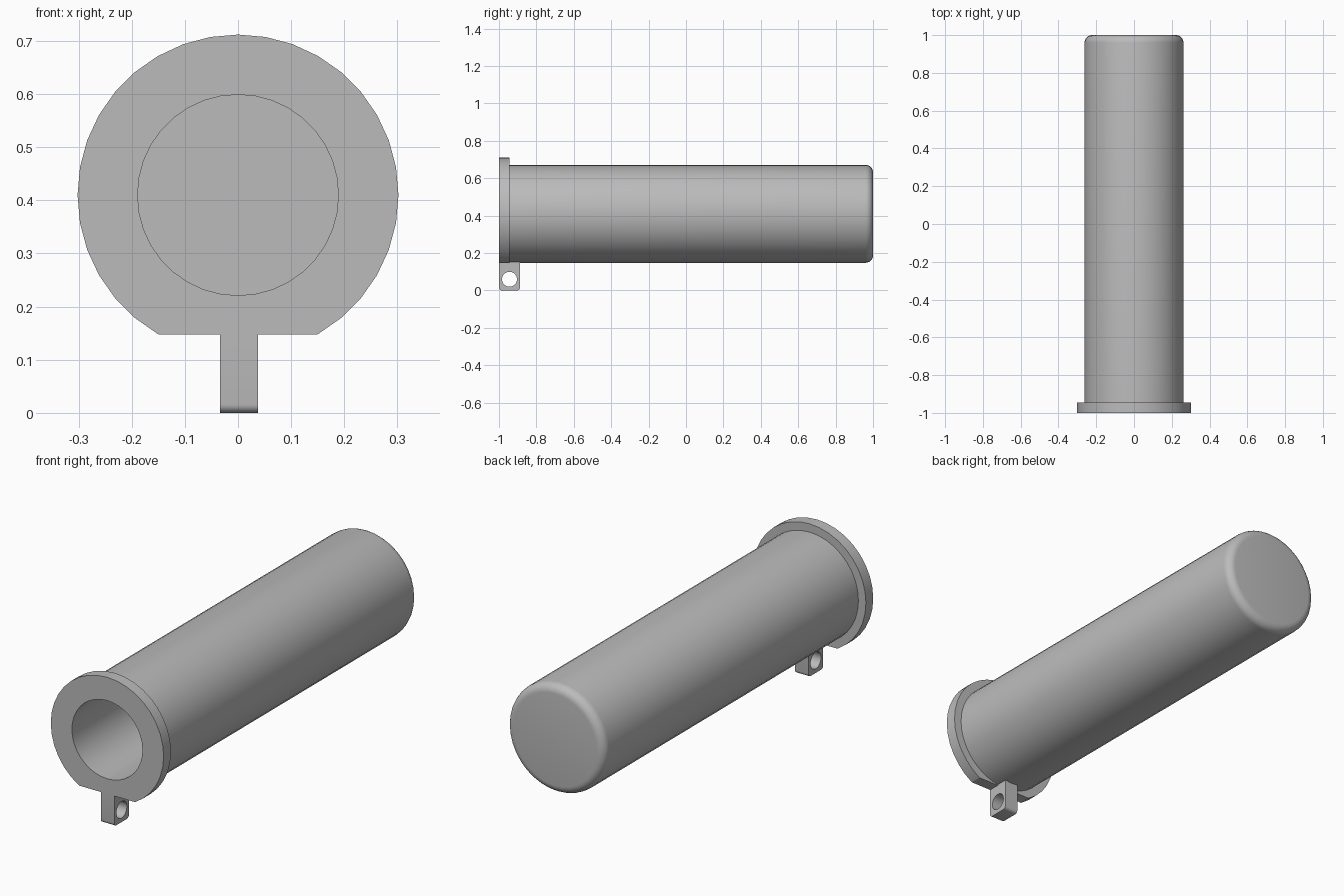
import bpy
import bmesh
from math import sin, cos, pi, radians
from mathutils import Matrix

cube = bpy.data.objects.get("Cube")
if cube:
    bpy.data.objects.remove(cube, do_unlink=True)

GREY = 0.5
grey = bpy.data.materials.new("plain grey")
grey.use_nodes = True
grey.diffuse_color = (GREY, GREY, GREY, 1)
grey.node_tree.nodes["Principled BSDF"].inputs["Base Color"].default_value = grey.diffuse_color

AXIS_Z = 0.41
FLAT_Z = 0.1478
BODY_R, FLANGE_R, BORE_R = 0.262, 0.302, 0.189
FILLET = 0.04
SEGMENTS = 36


def arc(cx, cy, r, start, end, steps):
    angles = [radians(start + (end - start) * i / steps) for i in range(steps + 1)]
    return [(cx + r * cos(a), cy + r * sin(a)) for a in angles]


def shade(obj):
    bpy.ops.object.select_all(action="DESELECT")
    obj.select_set(True)
    bpy.context.view_layer.objects.active = obj
    bpy.ops.object.shade_smooth_by_angle(angle=radians(30))


# Flanged tube: (radius, y) profile spun about the long axis
profile = [(0, 0.93), (BORE_R, 0.93), (BORE_R, -1), (FLANGE_R, -1),
           (FLANGE_R, -0.944), (BODY_R, -0.944)]
profile += arc(BODY_R - FILLET, 1 - FILLET, FILLET, 0, 90, 6) + [(0, 1)]
bm = bmesh.new()
verts = [bm.verts.new((0, y, AXIS_Z + r)) for r, y in profile]
edges = [bm.edges.new(pair) for pair in zip(verts, verts[1:])]
bmesh.ops.spin(bm, geom=verts + edges, cent=(0, 0, AXIS_Z), axis=(0, 1, 0),
               angle=2 * pi, steps=SEGMENTS, use_duplicate=False)
bmesh.ops.remove_doubles(bm, verts=bm.verts, dist=0.0001)

# Flat along the underside of the flange
cut = bmesh.ops.bisect_plane(bm, geom=bm.verts[:] + bm.edges[:] + bm.faces[:],
                             plane_co=(0, 0, FLAT_Z), plane_no=(0, 0, 1),
                             clear_inner=True, dist=0.00001)
bmesh.ops.holes_fill(bm, edges=[e for e in bm.edges if e.is_boundary], sides=0)
bmesh.ops.recalc_face_normals(bm, faces=bm.faces)
mesh = bpy.data.meshes.new("flanged_tube")
bm.to_mesh(mesh)
bm.free()
mesh.materials.append(grey)
tube = bpy.data.objects.new("flanged_tube", mesh)
bpy.context.collection.objects.link(tube)
shade(tube)

# Pierced lug: outline with rounded lower corners and a pin hole, extruded sideways
FRONT, BACK, ROUND = -1, -0.888, 0.016
outline = [(BACK, 0.152), (FRONT, 0.152)]
outline += arc(FRONT + ROUND, ROUND, ROUND, 180, 270, 5)
outline += arc(BACK - ROUND, ROUND, ROUND, 270, 360, 5)
hole = arc(-0.944, 0.06, 0.04, 0, 360, 32)[:-1]
curve = bpy.data.curves.new("lug", "CURVE")
curve.dimensions = "2D"
curve.fill_mode = "BOTH"
curve.extrude = 0.036
for loop in (outline, hole):
    spline = curve.splines.new("POLY")
    spline.points.add(len(loop) - 1)
    spline.use_cyclic_u = True
    for point, (y, z) in zip(spline.points, loop):
        point.co = (y, z, 0, 1)
curve.materials.append(grey)
shape = bpy.data.objects.new("lug_outline", curve)
bpy.context.collection.objects.link(shape)
bpy.context.view_layer.update()
lug_mesh = bpy.data.meshes.new_from_object(
    shape.evaluated_get(bpy.context.evaluated_depsgraph_get()))
bpy.data.objects.remove(shape, do_unlink=True)

# Stand the lug under the flange, slightly off centre
turn = Matrix.Rotation(pi / 2, 4, "Z") @ Matrix.Rotation(pi / 2, 4, "X")
lug_mesh.transform(Matrix.Translation((0.002, 0, 0)) @ turn)
bm = bmesh.new()
bm.from_mesh(lug_mesh)
bmesh.ops.remove_doubles(bm, verts=bm.verts, dist=0.0001)
bmesh.ops.recalc_face_normals(bm, faces=bm.faces)
bm.to_mesh(lug_mesh)
bm.free()
lug = bpy.data.objects.new("lug", lug_mesh)
bpy.context.collection.objects.link(lug)
shade(lug)
